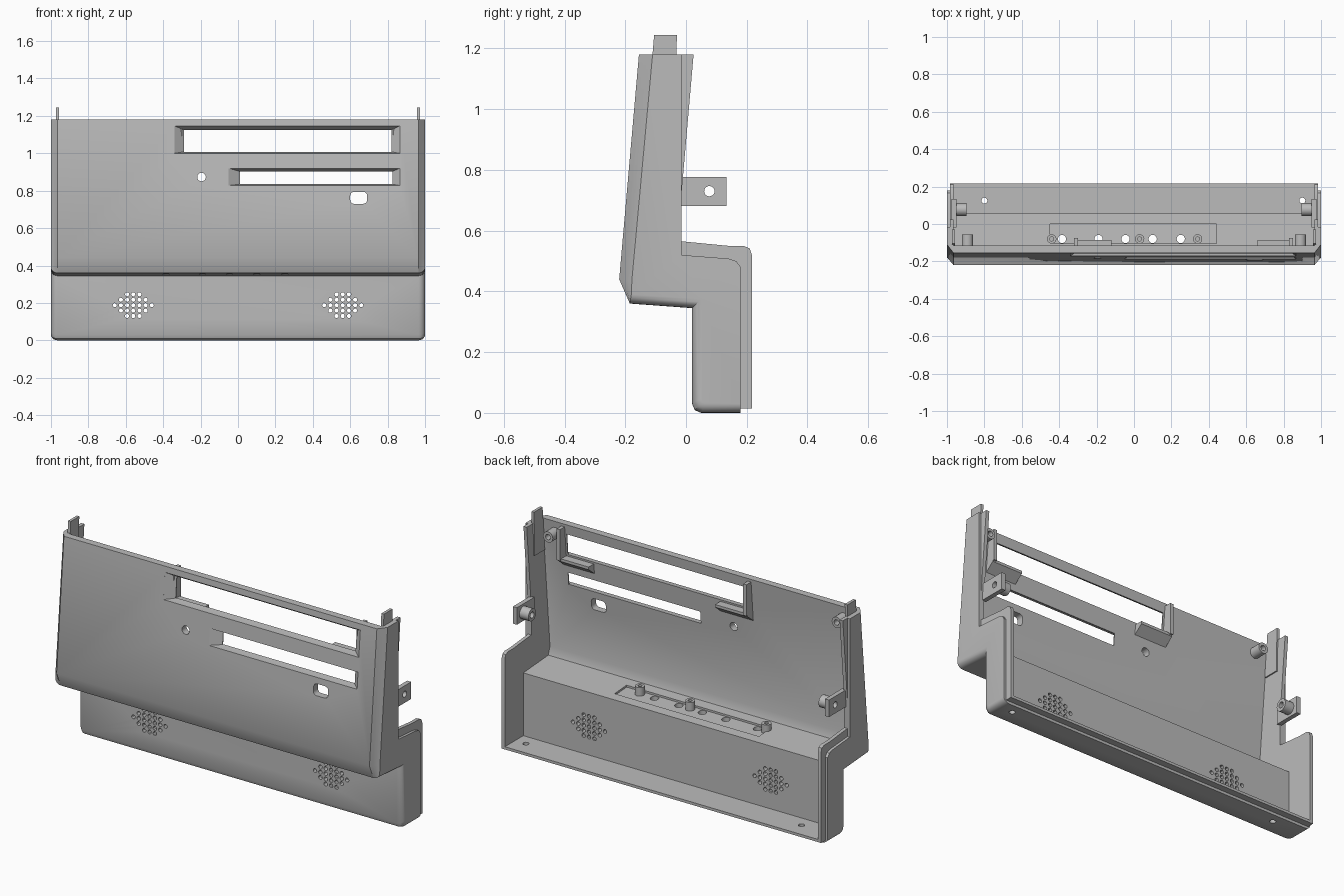
import bpy, bmesh, math

cube = bpy.data.objects.get("Cube")
if cube:
    bpy.data.objects.remove(cube, do_unlink=True)

grey = bpy.data.materials.new("plain grey plastic")
grey.use_nodes = True
colour = (0.5, 0.5, 0.5, 1)
grey.diffuse_color = colour
grey.node_tree.nodes["Principled BSDF"].inputs["Base Color"].default_value = colour


def loft(bm, rings):
    """Closed solid through a row of rings with equal point counts."""
    rows = [[bm.verts.new(p) for p in ring] for ring in rings]
    n = len(rows[0])
    faces = [bm.faces.new(rows[0]), bm.faces.new(rows[-1])]
    for a, b in zip(rows, rows[1:]):
        for i in range(n):
            j = (i + 1) % n
            faces.append(bm.faces.new((a[i], a[j], b[j], b[i])))
    bmesh.ops.recalc_face_normals(bm, faces=faces)


def prism(bm, profile, x0, x1):
    loft(bm, [[(x, y, z) for y, z in profile] for x in (x0, x1)])


def box(bm, x, y, z):
    prism(bm, [(y[0], z[0]), (y[1], z[0]), (y[1], z[1]), (y[0], z[1])], *x)


def circle(axis, centre, at, r, n=20):
    ring = []
    for i in range(n):
        t = math.tau * i / n
        p = [centre[0] + r * math.cos(t), centre[1] + r * math.sin(t)]
        p.insert(axis, at)
        ring.append(p)
    return ring


def rod(bm, axis, centre, a, b, r, n=20):
    loft(bm, [circle(axis, centre, a, r, n), circle(axis, centre, b, r, n)])


def boss(bm, axis, centre, a, b, r, bore):
    """Screw post with a blind bore from its end b."""
    deep = a + (b - a) * 0.3
    loft(bm, [circle(axis, centre, *s) for s in ((a, r), (b, r), (b, bore), (deep, bore))])


def finish(name, bm):
    mesh = bpy.data.meshes.new(name)
    bm.to_mesh(mesh)
    bm.free()
    mesh.materials.append(grey)
    ob = bpy.data.objects.new(name, mesh)
    bpy.context.scene.collection.objects.link(ob)
    return ob


def carve(ob, steps):
    """Apply boolean steps, leaving plain geometry."""
    for op, tool in steps:
        mod = ob.modifiers.new(op, 'BOOLEAN')
        mod.operation, mod.object, mod.solver = op, tool, 'EXACT'
    graph = bpy.context.evaluated_depsgraph_get()
    mesh = bpy.data.meshes.new_from_object(ob.evaluated_get(graph))
    ob.modifiers.clear()
    ob.data = mesh
    mesh.materials.clear()
    mesh.materials.append(grey)
    for tool in {t for _, t in steps}:
        bpy.data.objects.remove(tool, do_unlink=True)


def panel_y(z):
    return -0.22 + (z - 0.44) * 0.088


# Outer body: side profile with chamfered and rounded ends
middle = [(-.015, 1.18), (-.155, 1.18), (-.22, .44), (-.185, .36), (.02, .345),
          (.02, .03), (.029, .009), (.05, 0), (.18, 0), (.18, .48),
          (.165, .5), (.14, .508), (-.015, .52)]
end = list(middle)
end[1:9] = [(-.11, 1.18), (-.178, .44), (-.18, .39), (.05, .375),
            (.05, .05), (.054, .036), (.065, .03), (.18, .03)]


def section(side, t):
    ring = []
    for i, (a, b) in enumerate(zip(middle, end)):
        k = math.sin(t) if i < 3 else 1 - math.cos(t)
        ring.append((side * (.965 + .035 * math.sin(t)),
                     a[0] + (b[0] - a[0]) * k, a[1] + (b[1] - a[1]) * k))
    return ring


angles = [math.pi / 2 * i / 5 for i in range(6)]
bm = bmesh.new()
loft(bm, [section(-1, t) for t in reversed(angles)] + [section(1, t) for t in angles])
shell = finish("main_shell", bm)

# Recessed joining lip around the open back
bm = bmesh.new()
prism(bm, [(-.06, 1.18), (.025, 1.18), (-.015, .72), (-.015, .565), (.14, .55),
           (.19, .55), (.21, .541), (.217, .52), (.217, .015), (.15, .015),
           (.15, .45), (-.06, .45)], -.985, .985)
lip = finish("lip_tool", bm)

# Hollow interior, open at the back and top
bm = bmesh.new()
prism(bm, [(-.1045, 1.3), (-.18, .44), (-.165, .395), (.055, .38), (.055, .03),
           (.5, .03), (.5, 1.3)], -.965, .965)
cavity = finish("cavity_tool", bm)

# Shallow tray in the shelf
bm = bmesh.new()
prism(bm, [(-.105, .38), (0, .373), (0, .45), (-.105, .45)], -.45, .44)
tray = finish("tray_tool", bm)

# Front windows with sloping reveals
bm = bmesh.new()


def window(outer, inner):
    rings = []
    for depth, (x0, x1, z0, z1) in ((-.05, outer), (0, outer), (.035, inner), (.1, inner)):
        rings.append([(x, panel_y(z) + depth, z)
                      for x, z in ((x0, z0), (x1, z0), (x1, z1), (x0, z1))])
    loft(bm, rings)


window((-.34, .865, 1.0, 1.147), (-.29, .82, 1.008, 1.125))
window((-.05, .865, .828, .92), (.01, .825, .835, .903))

# Round hole and rounded slot in the front panel
rod(bm, 1, (-.195, .873), -.26, -.05, .023)
slot = []
for k in range(4):
    for i in range(5):
        t = math.pi / 2 * (k + i / 4)
        slot.append((.645 + (.025 if k in (0, 3) else -.025) + .02 * math.cos(t),
                     .762 + (.012 if k < 2 else -.012) + .02 * math.sin(t)))
loft(bm, [[(x, y, z) for x, z in slot] for y in (-.26, -.05)])

# Speaker grilles
for cx in (-.56, .56):
    for row in range(-2, 3):
        reach = 3 - abs(row)
        for col in range(-reach, reach + 1):
            rod(bm, 1, (cx + col * .033, .188 + row * .029), -.02, .08, .011, 12)

# Shelf and floor holes
for x in (-.385, -.19, -.045, .1, .25):
    rod(bm, 2, (x, -.08), .3, .5, .022)
for x in (-.8, .9):
    rod(bm, 2, (x, .125), -.05, .1, .016)
holes = finish("holes_tool", bm)

carve(shell, [('UNION', lip), ('DIFFERENCE', cavity),
              ('DIFFERENCE', tray), ('DIFFERENCE', holes)])
parts = [shell]

# Shelf screw posts
bm = bmesh.new()
for x in (-.44, .03, .34):
    boss(bm, 2, (x, -.08), .365, .425, .025, .011)
parts.append(finish("shelf_posts", bm))

# Guides behind the upper window
bm = bmesh.new()
for x0, x1 in ((-.32, -.12), (.66, .85)):
    prism(bm, [(-.145, .998), (-.085, .998), (-.085, .983), (-.145, .935)], x0, x1)
for x in (-.32, .83):
    box(bm, (x, x + .02), (-.135, -.075), (.99, 1.165))
parts.append(finish("window_guides", bm))

for side, label in ((1, "left"), (-1, "right")):
    # Top tab
    bm = bmesh.new()
    prism(bm, [(-.125, 1.0), (-.105, 1.245), (-.03, 1.245), (-.035, 1.0)],
          side * .958, side * .974)
    parts.append(finish(label + "_top_tab", bm))

    # Corner post behind the panel
    bm = bmesh.new()
    boss(bm, 1, (side * .89, 1.115), -.13, -.055, .03, .015)
    parts.append(finish(label + "_corner_post", bm))

    # Side bracket with bored boss
    bm = bmesh.new()
    box(bm, (side * .95, side * .975), (-.02, .133), (.682, .777))
    plate = finish(label + "_bracket", bm)
    bm = bmesh.new()
    rod(bm, 0, (.077, .73), side * .96, side * .895, .034)
    stub = finish("stub_tool", bm)
    bm = bmesh.new()
    rod(bm, 0, (.077, .73), side * 1.1, side * .85, .017)
    bore = finish("bore_tool", bm)
    carve(plate, [('UNION', stub), ('DIFFERENCE', bore)])
    parts.append(plate)

# Smooth rounded areas, keep edges sharp
bpy.ops.object.select_all(action='DESELECT')
for ob in parts:
    ob.select_set(True)
bpy.context.view_layer.objects.active = shell
bpy.ops.object.shade_smooth_by_angle(angle=math.radians(30))
